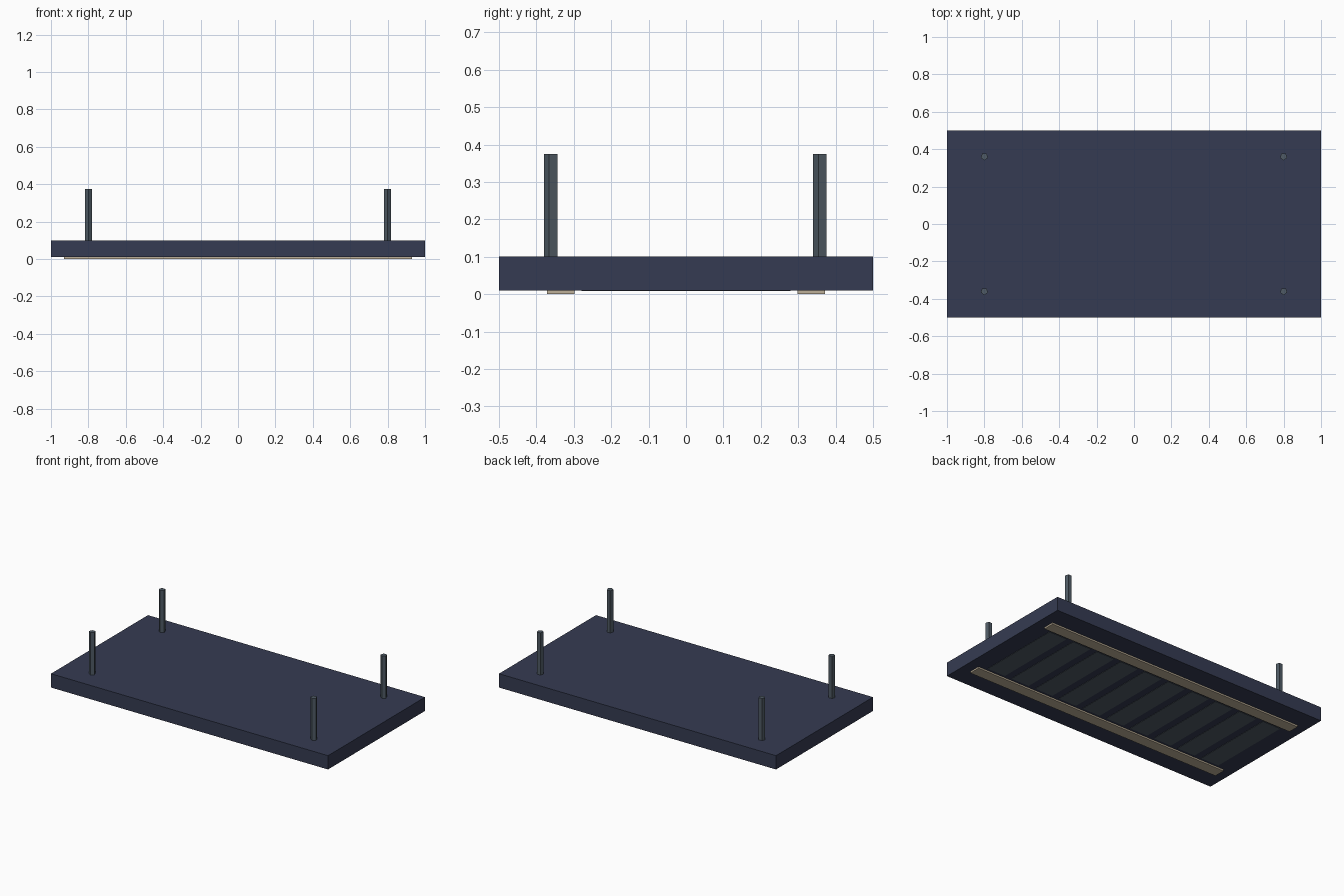
import bpy
import math

cube = bpy.data.objects.get("Cube")
if cube:
    bpy.data.objects.remove(cube, do_unlink=True)


def material(name, rgb):
    mat = bpy.data.materials.new(name)
    mat.use_nodes = True
    colour = (*rgb, 1.0)
    mat.diffuse_color = colour
    mat.node_tree.nodes["Principled BSDF"].inputs["Base Color"].default_value = colour
    return mat


navy = material("navy_paint", (0.036, 0.044, 0.084))
steel = material("grey_steel", (0.08, 0.105, 0.13))
warm = material("warm_light", (0.52, 0.44, 0.32))


def box(name, x, y, z, mat):
    """Box spanning the given (low, high) ranges."""
    bpy.ops.mesh.primitive_cube_add(size=1, location=[sum(r) / 2 for r in (x, y, z)])
    obj = bpy.context.object
    obj.name = name
    obj.scale = [r[1] - r[0] for r in (x, y, z)]
    bpy.ops.object.transform_apply(location=False, rotation=False, scale=True)
    obj.data.materials.append(mat)
    return obj


# Main slab
box("panel", (-1, 1), (-0.5, 0.5), (0.01, 0.10), navy)

# Light strips under the long edges
for side, label in ((-1, "front"), (1, "back")):
    y = side * 0.335
    box(label + "_light_strip", (-0.93, 0.93), (y - 0.037, y + 0.037), (0, 0.012), warm)

# Row of vent slats across the underside
count, pitch, width = 10, 0.18, 0.13
for i in range(count):
    x = (i - (count - 1) / 2) * pitch
    box(f"vent_slat_{i + 1}", (x - width / 2, x + width / 2), (-0.28, 0.28), (0.008, 0.02), steel)

# Five-sided hanging rods, one point towards the front
for sx, side in ((-1, "right"), (1, "left")):
    for sy, end in ((-1, "front"), (1, "back")):
        bpy.ops.mesh.primitive_cylinder_add(
            vertices=5, radius=0.02, depth=0.285,
            location=(sx * 0.8, sy * 0.36, 0.2325), rotation=(0, 0, math.pi))
        rod = bpy.context.object
        rod.name = f"{end}_{side}_hanging_rod"
        rod.data.materials.append(steel)
